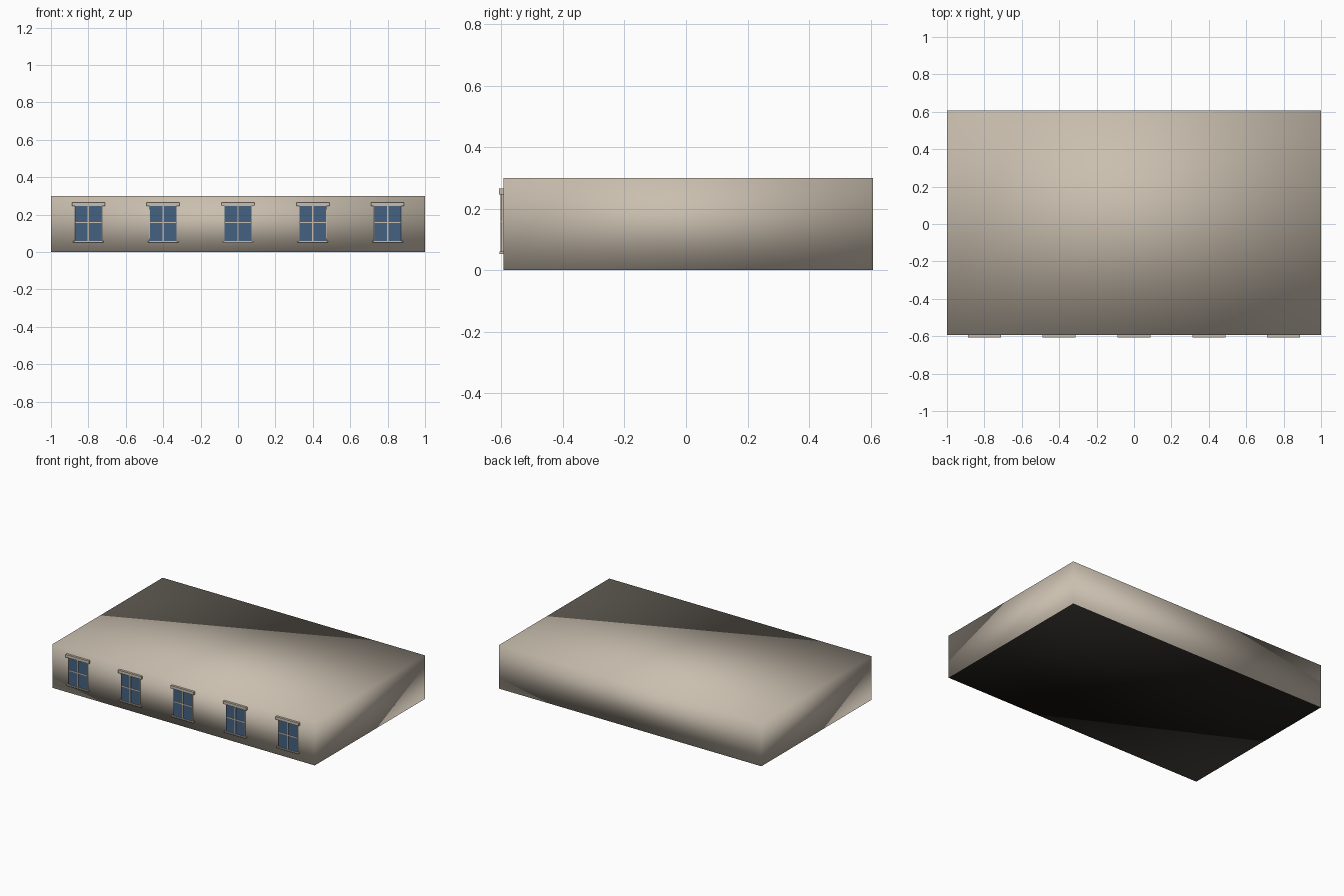
import bpy

if "Cube" in bpy.data.objects:
    bpy.data.objects.remove(bpy.data.objects["Cube"])


def material(name, rgb):
    m = bpy.data.materials.new(name)
    m.diffuse_color = (*rgb, 1)
    m.use_nodes = True
    m.node_tree.nodes["Principled BSDF"].inputs["Base Color"].default_value = m.diffuse_color
    return m


stone = material("beige_stone", (0.59, 0.52, 0.43))
glass = material("blue_glass", (0.06, 0.12, 0.22))
dark = material("dark_underside", (0.012, 0.011, 0.009))


def box(name, x, y, z, mat):
    """Box from (min, max) pairs on each axis."""
    bpy.ops.mesh.primitive_cube_add(size=1)
    ob = bpy.context.object
    ob.name = name
    ob.location = [(a + b) / 2 for a, b in (x, y, z)]
    ob.scale = [b - a for a, b in (x, y, z)]
    bpy.ops.object.transform_apply(location=True, rotation=False, scale=True)
    ob.data.materials.append(mat)
    return ob


FRONT = -0.5925   # plane of the front wall


def window_part(name, cx, half_width, depth, z, mat, back=-0.005):
    box(name, (cx - half_width, cx + half_width), (FRONT - depth, FRONT - back), z, mat)


# storey block, softly shaded, with a dark underside
block = box("storey_block", (-1, 1), (FRONT, 0.6075), (0, 0.3), stone)
block.data.materials.append(dark)
for p in block.data.polygons:
    p.use_smooth = True
    if p.normal.z < -0.5:
        p.material_index = 1

# five windows along the front
for i in range(5):
    cx = -0.8 + 0.4 * i
    window_part("window_frame", cx, 0.072, 0.0075, (0.056, 0.248), stone)
    window_part("window_pane", cx, 0.071, 0.008, (0.056, 0.248), glass, 0.007)
    window_part("window_crossbar", cx, 0.071, 0.010, (0.155, 0.162), stone)
    window_part("window_upright_bar", cx, 0.004, 0.010, (0.056, 0.248), stone)
    window_part("window_lintel", cx, 0.088, 0.015, (0.246, 0.266), stone)
    window_part("window_sill", cx, 0.082, 0.014, (0.052, 0.060), stone)
